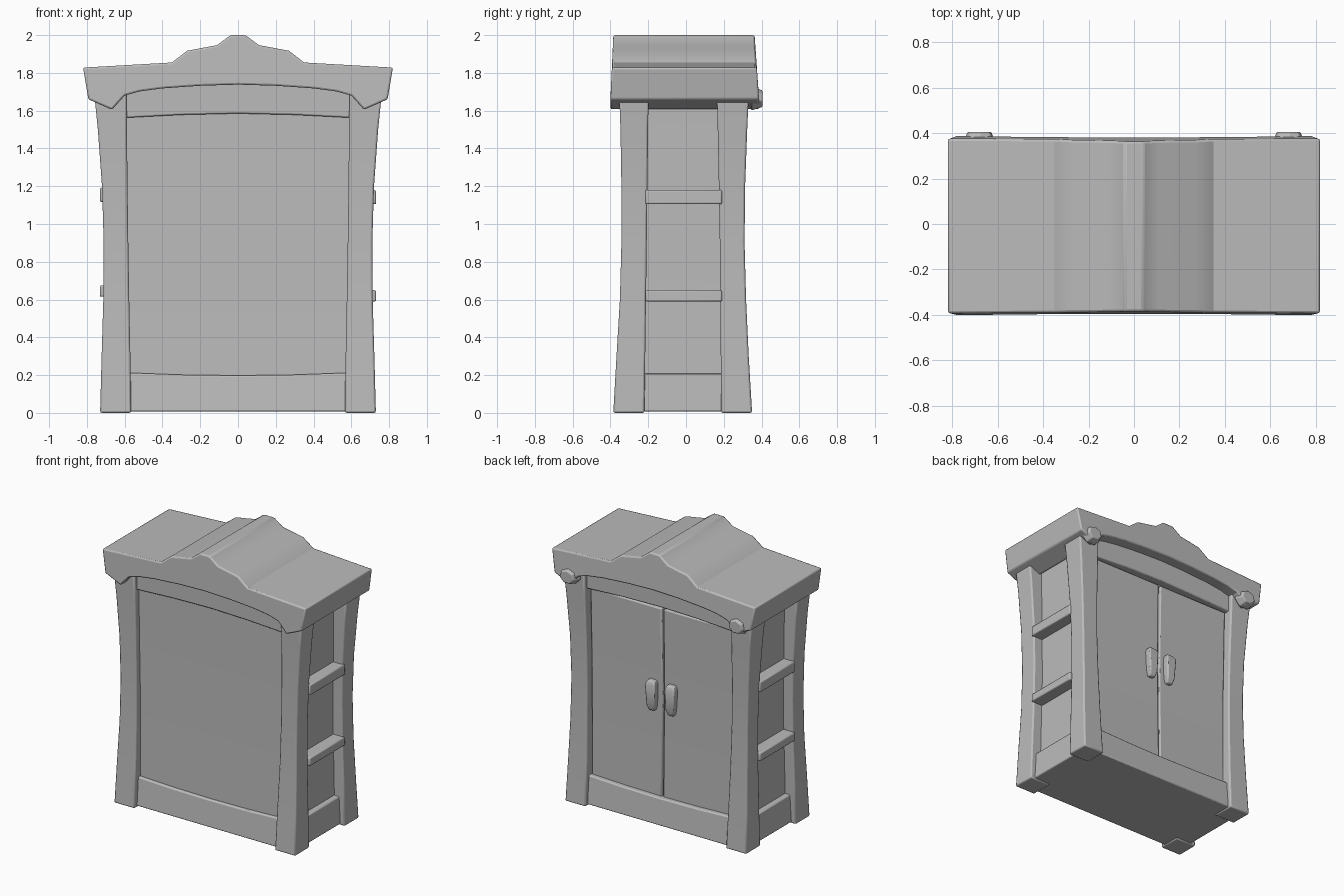
import bpy, bmesh, math

if "Cube" in bpy.data.objects:
    bpy.data.objects.remove(bpy.data.objects["Cube"])

grey = bpy.data.materials.new("plain grey")
grey.diffuse_color = (0.5, 0.5, 0.5, 1)
grey.use_nodes = True
grey.node_tree.nodes["Principled BSDF"].inputs["Base Color"].default_value = grey.diffuse_color


def finish(name, bm, bevel):
    bmesh.ops.recalc_face_normals(bm, faces=bm.faces)
    me = bpy.data.meshes.new(name)
    bm.to_mesh(me)
    bm.free()
    me.materials.append(grey)
    ob = bpy.data.objects.new(name, me)
    bpy.context.collection.objects.link(ob)
    if bevel:
        m = ob.modifiers.new("Bevel", "BEVEL")
        m.width, m.segments, m.limit_method = bevel, 2, "ANGLE"
        m.angle_limit = math.radians(35)
    bpy.ops.object.select_all(action="DESELECT")
    ob.select_set(True)
    bpy.context.view_layer.objects.active = ob
    bpy.ops.object.shade_smooth_by_angle(angle=math.radians(32))
    return ob


def loft(name, levels, bevel=0.008, side=1):
    """Rectangular sections (z, x0, x1, y0, y1) joined upwards; side=-1 mirrors in x."""
    bm = bmesh.new()
    rings = [[bm.verts.new((side * x, y, z)) for x, y in
              ((x0, y0), (x1, y0), (x1, y1), (x0, y1))] for z, x0, x1, y0, y1 in levels]
    bm.faces.new(rings[0])
    bm.faces.new(rings[-1])
    for a, b in zip(rings, rings[1:]):
        for i in range(4):
            j = (i + 1) % 4
            bm.faces.new((a[i], a[j], b[j], b[i]))
    return finish(name, bm, bevel)


def extrude(name, pts, front, back, bevel=0.008):
    """x-z outline run from front(z) to back(z)."""
    bm = bmesh.new()
    a = [bm.verts.new((x, front(z), z)) for x, z in pts]
    b = [bm.verts.new((x, back(z), z)) for x, z in pts]
    bm.faces.new(a)
    bm.faces.new(b[::-1])
    for i in range(len(pts)):
        j = (i + 1) % len(pts)
        bm.faces.new((a[i], a[j], b[j], b[i]))
    return finish(name, bm, bevel)


def mirrored(half):
    """Complete a right-hand outline, ordered top to bottom."""
    return half + [(-x, z) for x, z in reversed(half) if x > 0]


# Crown with stepped crest and arched underside
crown = [(0.04, 2.0), (0.11, 1.947), (0.27, 1.917), (0.35, 1.855), (0.82, 1.828),
         (0.792, 1.66), (0.667, 1.605), (0.6, 1.68), (0.52, 1.702), (0.4, 1.718),
         (0.2, 1.732), (0, 1.738)]
extrude("crown", mirrored(crown),
        lambda z: -0.40 + 0.045 * max(0, z - 1.66),
        lambda z: 0.387 - 0.07 * max(0, z - 1.66), 0.01)

# Flared corner posts: (z, inner x, outer x, front outer, front inner, back inner, back outer)
post = [(0.0, 0.565, 0.73, -0.385, -0.22, 0.185, 0.35),
        (0.3, 0.57, 0.722, -0.368, -0.216, 0.184, 0.332),
        (0.6, 0.576, 0.713, -0.35, -0.212, 0.182, 0.318),
        (0.9, 0.581, 0.711, -0.342, -0.208, 0.179, 0.31),
        (1.2, 0.585, 0.72, -0.342, -0.204, 0.174, 0.313),
        (1.5, 0.588, 0.742, -0.347, -0.201, 0.168, 0.324),
        (1.7, 0.59, 0.762, -0.354, -0.198, 0.164, 0.333)]
for side, word in ((1, "right"), (-1, "left")):
    loft(f"front_post_{word}", [(z, a, b, c, d) for z, a, b, c, d, e, f in post], 0.01, side)
    loft(f"back_post_{word}", [(z, a, b, e, f) for z, a, b, c, d, e, f in post], 0.01, side)

    # Side rungs
    lift = 0 if side > 0 else 0.025
    for n, z, h in (("lower", 0.59 + lift, 0.06), ("upper", 1.105 + lift / 2, 0.075)):
        loft(f"{n}_rung_{word}", [(z, 0.6, 0.732, -0.215, 0.19),
                                  (z + h, 0.6, 0.73, -0.215, 0.19)], 0.008, side)

    # Doors on the back, with tapered handles
    loft(f"door_{word}", [(0.18, 0.006, 0.568, 0.2, 0.272), (0.9, 0.005, 0.576, 0.2, 0.262),
                          (1.562, 0.008, 0.58, 0.2, 0.272)], 0.008, side)
    loft(f"door_handle_{word}", [(0.81, 0.055, 0.1, 0.25, 0.29), (0.85, 0.045, 0.108, 0.25, 0.305),
                                 (1.0, 0.04, 0.118, 0.25, 0.31),
                                 (1.03, 0.05, 0.105, 0.25, 0.295)], 0.008, side)

    # Faceted boss on each back corner of the crown
    bm = bmesh.new()
    bmesh.ops.create_cone(bm, cap_ends=True, segments=7, radius1=0.08, radius2=0.055, depth=0.06)
    for v in bm.verts:
        x, y, z = v.co
        v.co = (side * (0.68 + x), 0.375 + z, 1.662 + y * 0.85)
    finish(f"crown_boss_{word}", bm, 0.006)

# Inner cabinet body; its front and sides are the recessed panels
loft("cabinet_body", [(0.02, 0.65, -0.65, -0.318, 0.24), (0.8, 0.638, -0.638, -0.295, 0.24),
                      (1.7, 0.655, -0.655, -0.30, 0.24)], 0)

# Plinth with a dipped top edge
plinth = [(0, 0.198), (0.3, 0.202), (0.57, 0.212), (0.685, 0.205), (0.695, 0.008)]
extrude("plinth", mirrored(plinth), lambda z: -0.355 + 0.1 * z, lambda z: 0.325 - 0.1 * z)

# Arched rail above the panel and doors
rail = [(0, 1.76), (0.4, 1.74), (0.61, 1.7), (0.61, 1.562), (0.3, 1.578), (0, 1.585)]
extrude("arched_rail", mirrored(rail), lambda z: -0.322, lambda z: 0.298)
